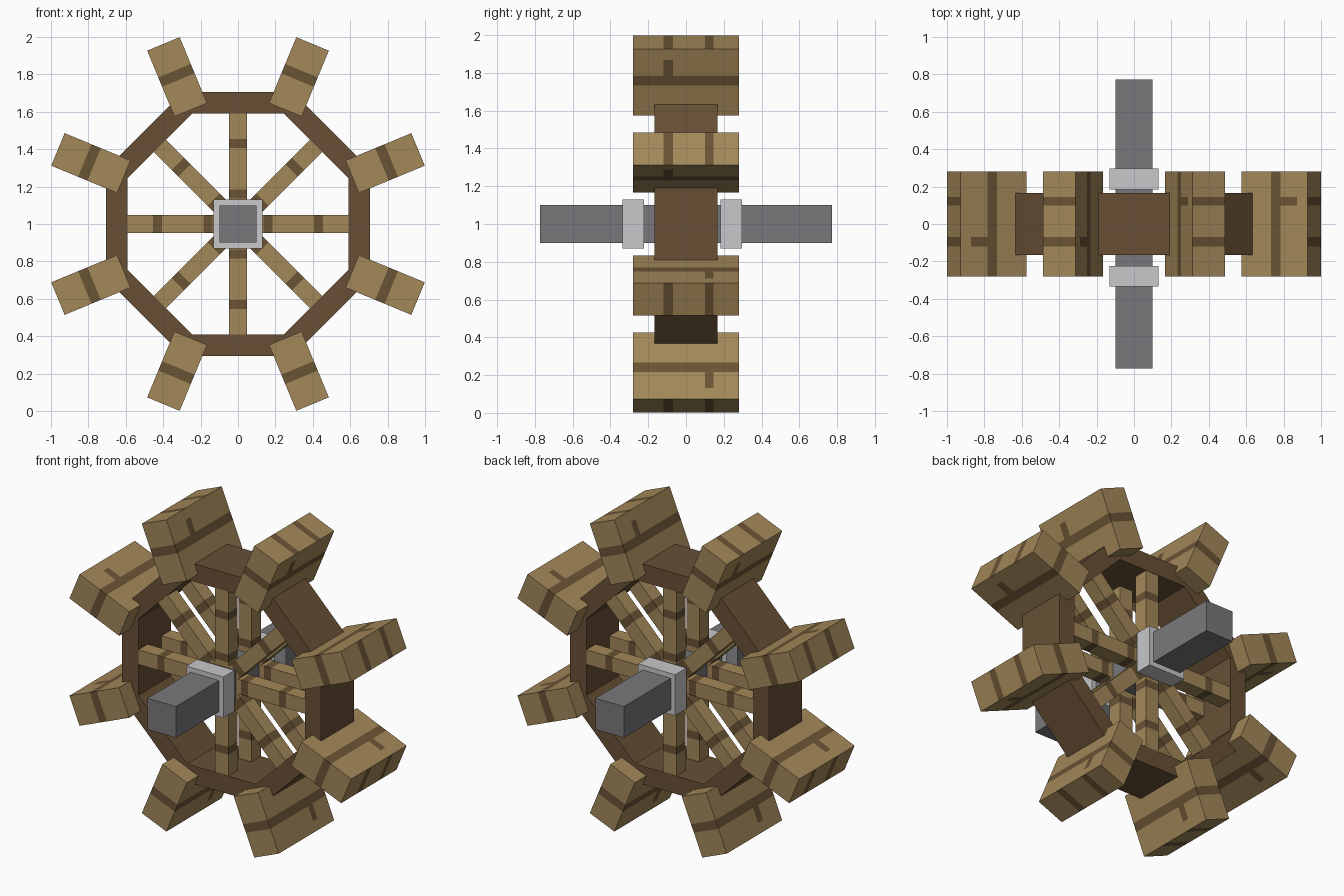
import bpy
import bmesh
from math import cos, pi, radians
from mathutils import Matrix, Vector

if "Cube" in bpy.data.objects:
    bpy.data.objects.remove(bpy.data.objects["Cube"])

CENTRE = Vector((0, 0, 1))


def make_material(name, rgb):
    linear = [((c / 255 + 0.055) / 1.055) ** 2.4 for c in rgb] + [1]
    mat = bpy.data.materials.new(name)
    mat.use_nodes = True
    mat.diffuse_color = linear
    bsdf = mat.node_tree.nodes["Principled BSDF"]
    bsdf.inputs["Base Color"].default_value = linear
    bsdf.inputs["Roughness"].default_value = 0.9
    return mat


PLANK = make_material("tan_plank", (163, 136, 89))
GRAIN = make_material("dark_grain", (106, 84, 53))
RIM = make_material("brown_rim", (104, 80, 53))
IRON = make_material("grey_iron", (121, 121, 124))
STEEL = make_material("light_steel", (200, 200, 203))


def finish(name, bm, mats, angle=0):
    """Turn a bmesh into an object, rotated about the axle."""
    bmesh.ops.recalc_face_normals(bm, faces=bm.faces)
    mesh = bpy.data.meshes.new(name)
    bm.to_mesh(mesh)
    bm.free()
    for mat in mats:
        mesh.materials.append(mat)
    obj = bpy.data.objects.new(name, mesh)
    obj.matrix_world = Matrix.Translation(CENTRE) @ Matrix.Rotation(-angle, 4, 'Y')
    bpy.context.collection.objects.link(obj)
    return obj


def box(low, high):
    bm = bmesh.new()
    low, high = Vector(low), Vector(high)
    bmesh.ops.create_cube(bm, size=1, matrix=Matrix.Translation((low + high) / 2)
                          @ Matrix.Diagonal((*(high - low), 1)))
    return bm


def slice_at(bm, axis, cuts):
    """Cut across one axis so grain can follow the new edges."""
    normal = Vector((0, 0, 0))
    normal[axis] = 1
    for cut in cuts:
        bmesh.ops.bisect_plane(bm, geom=bm.verts[:] + bm.edges[:] + bm.faces[:],
                               plane_co=normal * cut, plane_no=normal)


def within(value, bands):
    return any(a < value < b for a, b in bands)


def paint(bm, rule):
    bm.normal_update()
    for face in bm.faces:
        face.material_index = int(rule(face.calc_center_median(), face.normal))


# Octagonal rim: two rings of corners bridged into a hollow band
bm = bmesh.new()
half = 0.166
loops = []
for apothem, y in ((0.705, -half), (0.705, half), (0.59, half), (0.59, -half)):
    r = apothem / cos(pi / 8)
    loops.append([bm.verts.new(Matrix.Rotation((k + 0.5) * pi / 4, 3, 'Y') @ Vector((r, y, 0)))
                  for k in range(8)])
for i in range(4):
    a, b = loops[i], loops[(i + 1) % 4]
    for k in range(8):
        n = (k + 1) % 8
        bm.faces.new((a[k], a[n], b[n], b[k]))
finish("rim", bm, [RIM])

# Paddles with a band across the middle, grain on the ends and short spurs
BAND = (0.832, 0.886)
SPUR_END = 0.98
LEFT_GRAIN, RIGHT_GRAIN = (-0.12, -0.07), (0.1, 0.145)


def paddle_grain(c, n):
    if abs(n.x) > 0.5:
        return within(c.y, (LEFT_GRAIN, RIGHT_GRAIN))
    if within(c.x, (BAND,)):
        return True
    spur = RIGHT_GRAIN if n.z > 0 else LEFT_GRAIN
    return abs(n.z) > 0.5 and within(c.x, ((BAND[1], SPUR_END),)) and within(c.y, (spur,))


for k in range(8):
    bm = box((0.66, -0.28, -0.094), (1.041, 0.28, 0.094))
    slice_at(bm, 0, (*BAND, SPUR_END))
    slice_at(bm, 1, LEFT_GRAIN + RIGHT_GRAIN)
    paint(bm, paddle_grain)
    finish(f"paddle_{k + 1}", bm, [PLANK, GRAIN], radians(22.5 + 45 * k))

# Two rows of spokes with grain bands
SPOKE_BANDS = ((0.135, 0.185), (0.405, 0.455))
for row, y in (("front", -0.117), ("back", 0.117)):
    for k in range(8):
        bm = box((0.08, y - 0.047, -0.047), (0.6, y + 0.047, 0.047))
        for band in SPOKE_BANDS:
            slice_at(bm, 0, band)
        paint(bm, lambda c, n: abs(n.x) < 0.5 and within(c.x, SPOKE_BANDS))
        finish(f"{row}_spoke_{k + 1}", bm, [PLANK, GRAIN], k * pi / 4)

# Square axle and its two collars
finish("axle", box((-0.1, -0.772, -0.1), (0.1, 0.772, 0.1)), [IRON])
for name, near, far in (("front_collar", -0.335, -0.223), ("back_collar", 0.183, 0.297)):
    finish(name, box((-0.131, near, -0.131), (0.131, far, 0.131)), [STEEL])
